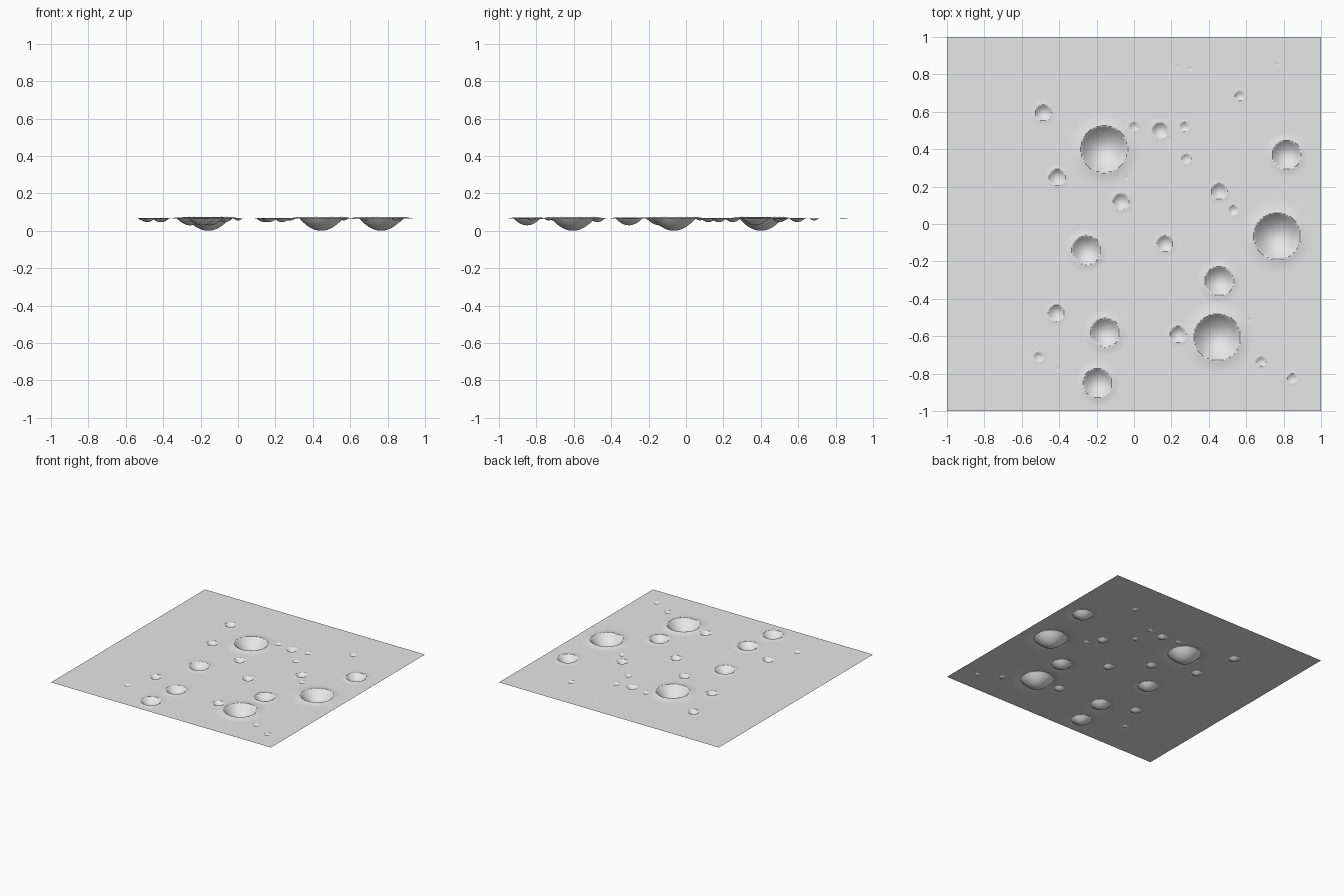
import bpy
import bmesh
import math

cube = bpy.data.objects.get("Cube")
if cube:
    bpy.data.objects.remove(cube)

GROUND = 0.065
SEGMENTS = 300

# Crater sizes: (radius, depth, rim height, centres)
CRATERS = [
    (0.124, 0.065, 0.010, [(-0.16, 0.40), (0.765, -0.065), (0.445, -0.605)]),
    (0.077, 0.036, 0.006, [(0.815, 0.37), (-0.255, -0.14), (0.455, -0.305),
                           (-0.155, -0.58), (-0.195, -0.85)]),
    (0.043, 0.019, 0.003, [(-0.485, 0.595), (-0.41, 0.25), (-0.07, 0.12),
                           (0.14, 0.50), (0.455, 0.175), (0.165, -0.105),
                           (-0.415, -0.475), (0.235, -0.59)]),
    (0.026, 0.010, 0.002, [(0, 0.52), (0.27, 0.52), (0.28, 0.35), (0.53, 0.075),
                           (0.565, 0.685), (-0.51, -0.71), (0.68, -0.735),
                           (0.845, -0.825)]),
    (0.011, 0.003, 0.001, [(0.23, 0.84), (0.30, 0.83), (0.765, 0.855),
                           (-0.04, 0.25), (0.62, -0.51), (-0.41, -0.775)]),
]


def crater_offset(t, depth, rim):
    """Height change at t radii from a crater centre."""
    if t < 1:
        return -depth + (depth + rim) * t * t
    fall = max(0, 1 - (t - 1) / 0.6)
    return rim * fall * fall


def ground_height(x, y):
    z = GROUND
    for radius, depth, rim, centres in CRATERS:
        reach = radius * 1.6
        for cx, cy in centres:
            if abs(x - cx) < reach and abs(y - cy) < reach:
                t = math.hypot(x - cx, y - cy) / radius
                z += crater_offset(t, depth, rim)
    return max(0, z)


# Cratered ground sheet
bm = bmesh.new()
bmesh.ops.create_grid(bm, x_segments=SEGMENTS, y_segments=SEGMENTS, size=1)
for v in bm.verts:
    v.co.z = ground_height(v.co.x, v.co.y)
mesh = bpy.data.meshes.new("cratered_ground")
bm.to_mesh(mesh)
bm.free()
ground = bpy.data.objects.new("cratered_ground", mesh)
bpy.context.collection.objects.link(ground)

# Grey rock material
rock = bpy.data.materials.new("grey_rock")
rock.use_nodes = True
color = (0.8, 0.8, 0.8, 1)
rock.diffuse_color = color
rock.node_tree.nodes["Principled BSDF"].inputs["Base Color"].default_value = color
mesh.materials.append(rock)

# Smooth bowls with crisp rims
bpy.ops.object.select_all(action="DESELECT")
ground.select_set(True)
bpy.context.view_layer.objects.active = ground
bpy.ops.object.shade_smooth_by_angle(angle=math.radians(30))
